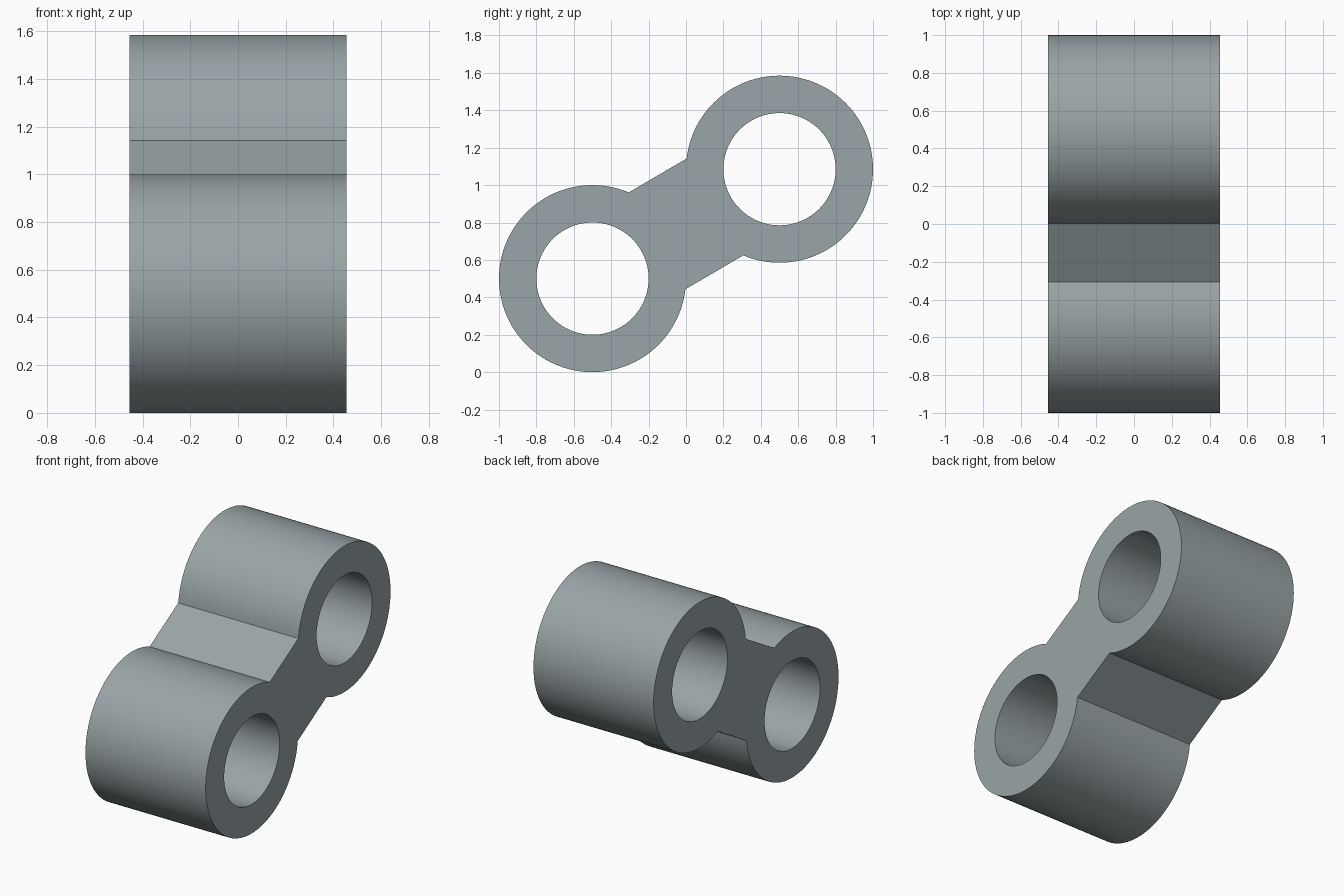
import bpy, bmesh, math

if "Cube" in bpy.data.objects:
    bpy.data.objects.remove(bpy.data.objects["Cube"])

HALF_LENGTH = 0.455          # half the length along x
OUTER, BORE, WEB = 0.5, 0.3, 0.3   # tube radius, hole radius, half web thickness
LOWER, UPPER = (-0.5, 0.5), (0.5, 1.085)   # tube centres in (y, z)

steel = bpy.data.materials.new("steel grey")
steel.diffuse_color = (0.32, 0.375, 0.385, 1)
steel.use_nodes = True
steel.node_tree.nodes["Principled BSDF"].inputs["Base Color"].default_value = steel.diffuse_color

bm = bmesh.new()


def arc(centre, radius, start, end, steps):
    return [(centre[0] + radius * math.cos(start + (end - start) * i / steps),
             centre[1] + radius * math.sin(start + (end - start) * i / steps))
            for i in range(steps + 1)]


def add_loop(points):
    verts = [bm.verts.new((-HALF_LENGTH, y, z)) for y, z in points]
    return [bm.edges.new((verts[i - 1], verts[i])) for i in range(len(verts))]


# Outline: two big arcs joined by the straight sides of the web
tilt = math.atan2(UPPER[1] - LOWER[1], UPPER[0] - LOWER[0])
gap = math.asin(WEB / OUTER)
outline = (arc(LOWER, OUTER, tilt + gap, tilt + math.tau - gap, 96)
           + arc(UPPER, OUTER, tilt - math.pi + gap, tilt + math.pi - gap, 96))
edges = add_loop(outline)

# Bores through both tubes
for centre in (LOWER, UPPER):
    edges += add_loop(arc(centre, BORE, 0, math.tau, 96)[:-1])

# Fill the end face and extrude it along x
bmesh.ops.triangle_fill(bm, edges=edges, use_beauty=True, normal=(-1, 0, 0))
result = bmesh.ops.extrude_face_region(bm, geom=bm.faces[:], use_keep_orig=True)
bmesh.ops.translate(bm, vec=(2 * HALF_LENGTH, 0, 0),
                    verts=[g for g in result["geom"] if isinstance(g, bmesh.types.BMVert)])
bmesh.ops.recalc_face_normals(bm, faces=bm.faces[:])

mesh = bpy.data.meshes.new("double_tube_link")
bm.to_mesh(mesh)
bm.free()
mesh.materials.append(steel)
link = bpy.data.objects.new("double_tube_link", mesh)
bpy.context.collection.objects.link(link)

# Smooth tube walls with crisp rims and web corners
bpy.context.view_layer.objects.active = link
link.select_set(True)
bpy.ops.object.shade_smooth_by_angle(angle=math.radians(25))
